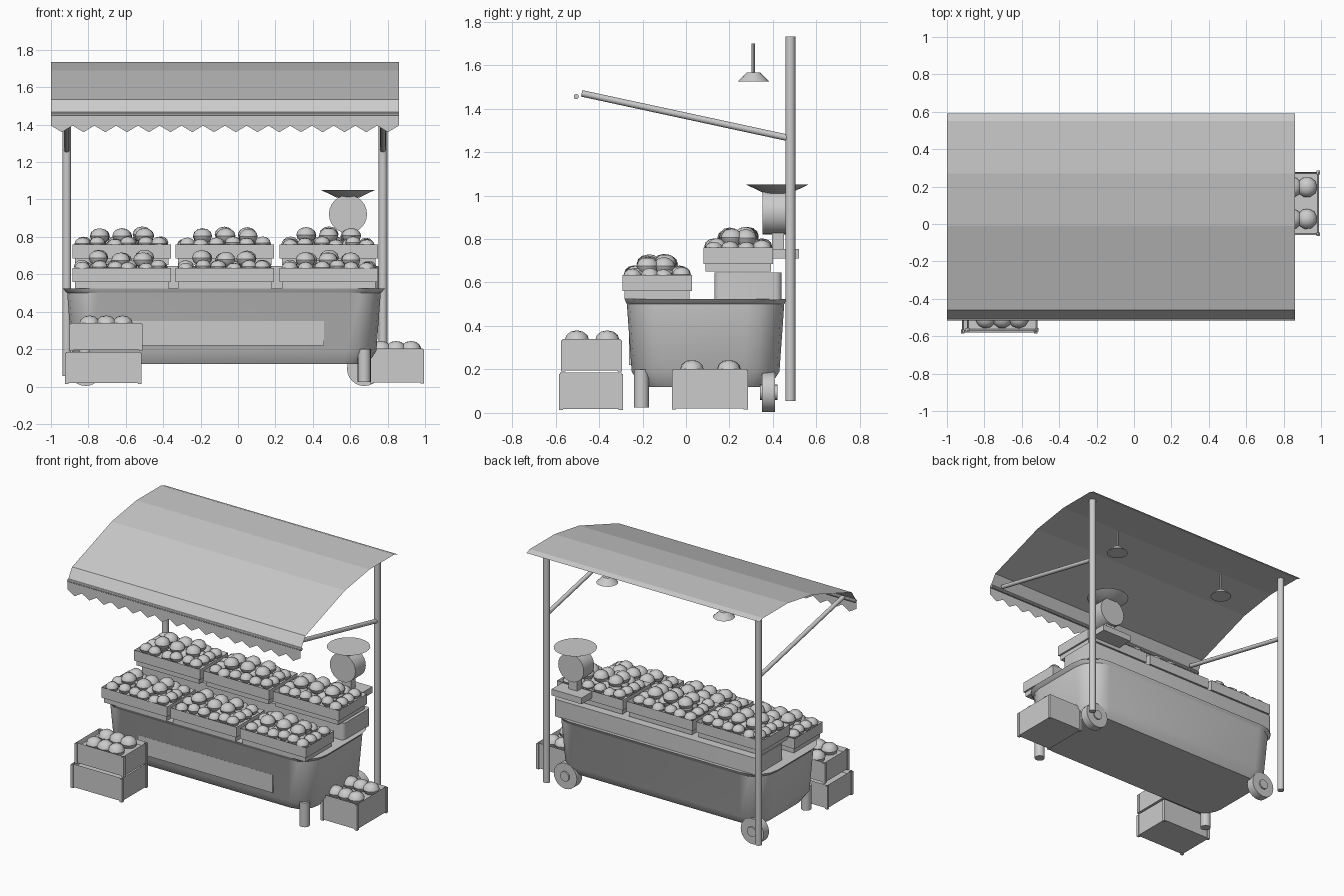
import bpy, bmesh, math, random
from mathutils import Vector, Matrix

random.seed(4)
scene_cube = bpy.data.objects.get("Cube")
if scene_cube:
    bpy.data.objects.remove(scene_cube)

GREY = (0.6, 0.6, 0.6, 1)
mat = bpy.data.materials.new("plain_grey")
mat.use_nodes = True
mat.diffuse_color = GREY
mat.node_tree.nodes["Principled BSDF"].inputs["Base Color"].default_value = GREY


def finish(name, bm, smooth=False):
    mesh = bpy.data.meshes.new(name)
    bm.normal_update()
    bm.to_mesh(mesh)
    bm.free()
    mesh.materials.append(mat)
    ob = bpy.data.objects.new(name, mesh)
    bpy.context.collection.objects.link(ob)
    if smooth:
        bpy.ops.object.select_all(action='DESELECT')
        ob.select_set(True)
        bpy.context.view_layer.objects.active = ob
        bpy.ops.object.shade_smooth_by_angle(angle=math.radians(35))
    return ob


def add_box(bm, lo, hi):
    lo, hi = Vector(lo), Vector(hi)
    m = Matrix.Translation((lo + hi) / 2) @ Matrix.Diagonal((*(hi - lo), 1))
    return bmesh.ops.create_cube(bm, size=1, matrix=m)["verts"]


def box(name, lo, hi):
    bm = bmesh.new()
    add_box(bm, lo, hi)
    return finish(name, bm)


def add_rod(bm, a, b, r1, r2=None, sides=16):
    a, b = Vector(a), Vector(b)
    rot = (b - a).to_track_quat('Z', 'Y').to_matrix().to_4x4()
    bmesh.ops.create_cone(bm, cap_ends=True, segments=sides, radius1=r1,
                          radius2=r1 if r2 is None else r2, depth=(b - a).length,
                          matrix=Matrix.Translation((a + b) / 2) @ rot)


def rod(name, a, b, r1, r2=None, sides=16):
    bm = bmesh.new()
    add_rod(bm, a, b, r1, r2, sides)
    return finish(name, bm, True)


def rounded_loft(name, cx, cy, sections):
    """Stack of rounded rectangles: (z, half width, half depth, corner radius)."""
    bm = bmesh.new()
    rings = []
    for z, hx, hy, r in sections:
        ring = []
        for q, (sx, sy) in enumerate(((1, 1), (-1, 1), (-1, -1), (1, -1))):
            for k in range(5):
                t = (q + k / 4) * math.pi / 2
                ring.append(bm.verts.new((cx + sx * (hx - r) + r * math.cos(t),
                                          cy + sy * (hy - r) + r * math.sin(t), z)))
        rings.append(ring)
    n = len(rings[0])
    for a, b in zip(rings, rings[1:]):
        for i in range(n):
            bm.faces.new((a[i], a[(i + 1) % n], b[(i + 1) % n], b[i]))
    bm.faces.new(rings[0][::-1])
    bm.faces.new(rings[-1])
    return finish(name, bm, True)


def add_tray(bm, lo, hi, wall, depth):
    verts = add_box(bm, lo, hi)
    top = [f for f in {f for v in verts for f in v.link_faces}
           if all(abs(v.co.z - hi[2]) < 1e-5 for v in f.verts)]
    bmesh.ops.inset_region(bm, faces=top, thickness=wall)
    bmesh.ops.translate(bm, verts=top[0].verts, vec=(0, 0, -depth))


def add_fruit(bm, pos, r):
    spin = Matrix.Rotation(random.uniform(0, 3), 4, 'Z')
    m = Matrix.Translation(pos) @ spin @ Matrix.Diagonal((1, 1, 0.8, 1))
    bmesh.ops.create_uvsphere(bm, u_segments=10, v_segments=6, radius=r, matrix=m)


def produce(name, cx, cy, z, nx, ny, step_x, step_y, r, jitter=0.0, bm=None):
    bm = bm or bmesh.new()
    for i in range(nx):
        for j in range(ny):
            add_fruit(bm, (cx + (i - (nx - 1) / 2) * step_x + random.uniform(-jitter, jitter),
                           cy + (j - (ny - 1) / 2) * step_y + random.uniform(-jitter, jitter),
                           z + random.uniform(-jitter, jitter)), r)
    return bm


# Cart body with flared rim and counter
rounded_loft("cart_body", -0.075, 0.09, [
    (0.12, 0.765, 0.295, 0.13), (0.19, 0.815, 0.34, 0.16), (0.5, 0.838, 0.362, 0.17),
    (0.505, 0.845, 0.365, 0.17), (0.525, 0.862, 0.373, 0.18)])
box("front_panel", (-0.61, -0.262, 0.22), (0.46, -0.24, 0.35))
rounded_loft("rear_step", -0.06, 0.285, [(0.52, 0.81, 0.155, 0.03), (0.645, 0.81, 0.155, 0.03)])

# Legs in front, wheels behind
for side, x in (("right", -0.815), ("left", 0.675)):
    rod(side + "_leg", (x, -0.205, 0.025), (x, -0.205, 0.2), 0.035)
    bm = bmesh.new()
    add_rod(bm, (x, 0.35, 0.095), (x, 0.41, 0.095), 0.092, sides=24)
    add_rod(bm, (x, 0.34, 0.095), (x, 0.42, 0.095), 0.035)
    finish(side + "_wheel", bm, True)

# Posts and diagonal canopy struts
for side, x in (("right", -0.915), ("left", 0.775)):
    rod(side + "_post", (x, 0.48, 0.055), (x, 0.48, 1.732), 0.023)
    rod(side + "_strut", (x, 0.47, 1.265), (x, -0.48, 1.47), 0.015)

# Canopy sheet
X0, X1 = -1.0, 0.86
profile = [(0.59, 1.722), (0.55, 1.735), (0.27, 1.735), (-0.01, 1.69),
           (-0.46, 1.535), (-0.512, 1.455)]
bm = bmesh.new()
pairs = [(bm.verts.new((X0, y, z)), bm.verts.new((X1, y, z))) for y, z in profile]
for (a, b), (c, d) in zip(pairs, pairs[1:]):
    bm.faces.new((a, c, d, b))
finish("canopy", bm)
rod("canopy_front_rail", (X0, -0.505, 1.455), (X1, -0.505, 1.455), 0.012, sides=10)

# Zigzag valance
bm = bmesh.new()
teeth = 32
strip = []
for i in range(teeth + 1):
    x = X0 + (X1 - X0) * i / teeth
    strip.append((bm.verts.new((x, -0.515, 1.45)),
                  bm.verts.new((x, -0.515, 1.36 if i % 2 else 1.395))))
for (a, b), (c, d) in zip(strip, strip[1:]):
    bm.faces.new((a, b, d, c))
finish("valance", bm)

# Hanging lamps
for side, x in (("right", -0.52), ("left", 0.41)):
    bm = bmesh.new()
    add_rod(bm, (x, 0.31, 1.56), (x, 0.31, 1.7), 0.008, sides=8)
    add_rod(bm, (x, 0.31, 1.525), (x, 0.31, 1.567), 0.072, 0.03)
    finish(side + "_lamp", bm, True)

# Display crates, two stepped rows of three
for row, y, z in (("front", -0.133, 0.525), ("rear", 0.24, 0.65)):
    for n, x in enumerate((-0.622, -0.07, 0.485), 1):
        bm = bmesh.new()
        add_box(bm, (x - 0.25, y - 0.15, z), (x + 0.25, y + 0.15, z + 0.04))
        add_tray(bm, (x - 0.263, y - 0.16, z + 0.035), (x + 0.263, y + 0.16, z + 0.11), 0.014, 0.025)
        finish(f"{row}_crate_{n}", bm)
        bm = produce("", x, y, z + 0.11, 6, 4, 0.082, 0.07, 0.043, 0.009)
        produce("", x, y, z + 0.157, 3, 2, 0.118, 0.075, 0.052, 0.008, bm)
        finish(f"{row}_produce_{n}", bm, True)


def ground_crate(name, lo, hi):
    """Tray with corner posts."""
    bm = bmesh.new()
    e = 0.006
    add_tray(bm, [lo[0] + e, lo[1] + e, lo[2] + e], [hi[0] - e, hi[1] - e, hi[2]], 0.012, 0.03)
    for px, qx in ((lo[0], lo[0] + 0.02), (hi[0] - 0.02, hi[0])):
        for py, qy in ((lo[1], lo[1] + 0.02), (hi[1] - 0.02, hi[1])):
            add_box(bm, (px, py, lo[2]), (qx, qy, hi[2] - e))
    finish(name, bm)


# Crates on the ground
ground_crate("stack_lower_crate", (-0.925, -0.585, 0.013), (-0.515, -0.29, 0.185))
ground_crate("stack_upper_crate", (-0.9, -0.575, 0.19), (-0.51, -0.295, 0.34))
finish("stack_produce", produce("", -0.705, -0.432, 0.335, 3, 2, 0.088, 0.14, 0.056), True)
ground_crate("side_crate", (0.705, -0.065, 0.015), (0.995, 0.285, 0.203))
finish("side_produce", produce("", 0.845, 0.112, 0.2, 3, 2, 0.08, 0.17, 0.055), True)

# Weighing scale
SX = 0.588
box("scale_base", (SX - 0.12, 0.37, 0.71), (SX + 0.12, 0.52, 0.755))
box("scale_neck", (SX - 0.035, 0.395, 0.75), (SX + 0.035, 0.45, 0.84))
rod("scale_dial", (SX, 0.352, 0.922), (SX, 0.47, 0.922), 0.102, sides=24)
rod("scale_pan", (SX, 0.42, 1.01), (SX, 0.42, 1.05), 0.06, 0.142, sides=24)
